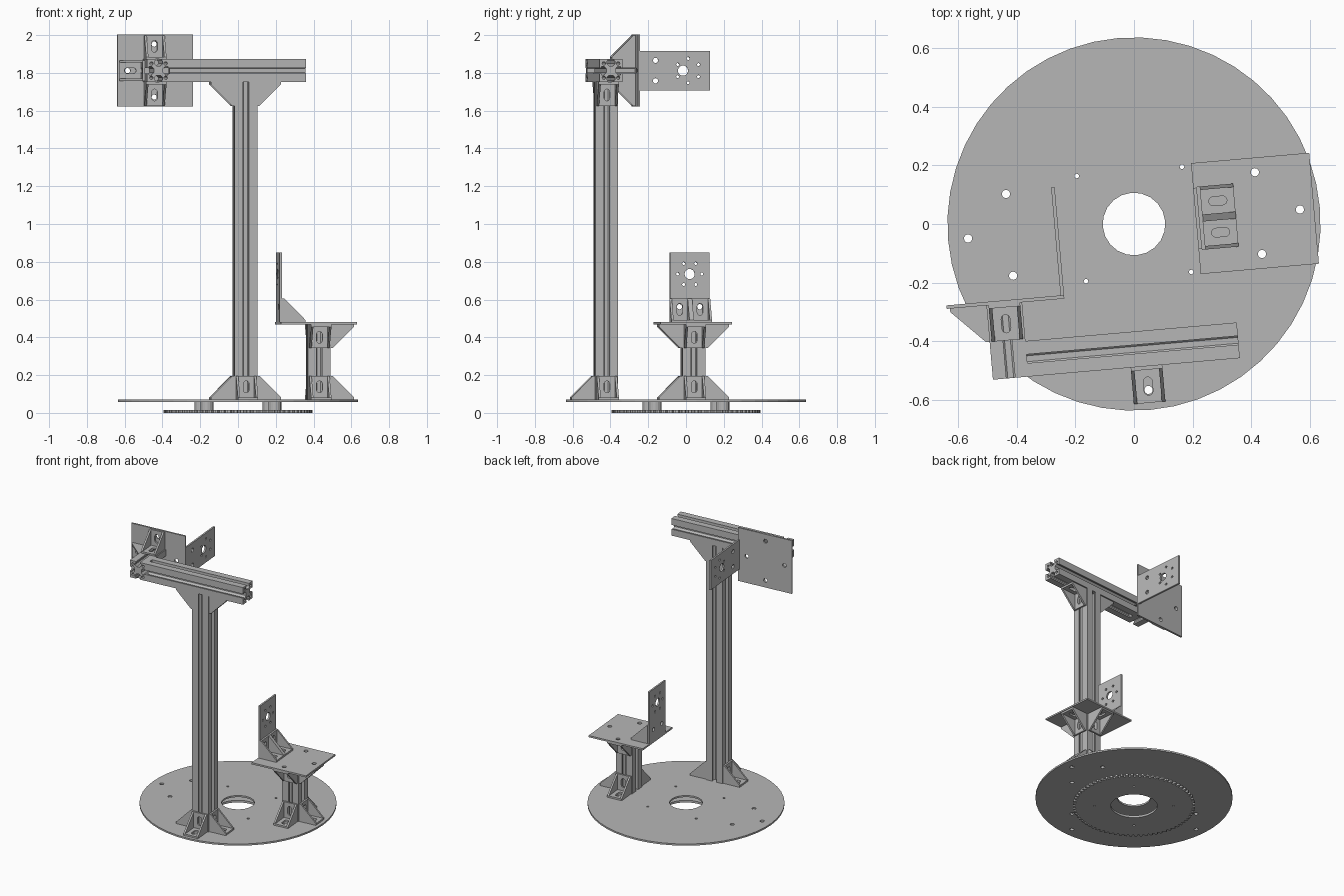
import bpy, bmesh
from math import sin, cos, pi, radians
from mathutils import Matrix, Vector

cube = bpy.data.objects.get("Cube")
if cube:
    bpy.data.objects.remove(cube)

grey = bpy.data.materials.new("plain_grey")
grey.use_nodes = True
grey.diffuse_color = (0.47, 0.47, 0.47, 1)
grey.node_tree.nodes["Principled BSDF"].inputs["Base Color"].default_value = grey.diffuse_color

X, Y, Z = Vector((1, 0, 0)), Vector((0, 1, 0)), Vector((0, 0, 1))
TURN = Matrix.Rotation(radians(5), 4, "Z")   # whole assembly is turned a little
T = 0.012                                    # sheet thickness
H = 0.061                                    # half width of the slotted bars


# Outline helpers
def circle(x, y, r, n=16):
    return [(x + r * cos(2 * pi * i / n), y + r * sin(2 * pi * i / n)) for i in range(n)]


def rect(x0, x1, y0, y1):
    return [(x0, y0), (x1, y0), (x1, y1), (x0, y1)]


def slot(x, y, half, r, n=8):
    right = [(x + half + r * sin(pi * i / n), y - r * cos(pi * i / n)) for i in range(n + 1)]
    return right + [(2 * x - a, 2 * y - b) for a, b in right]


def panel(outlines, thick, origin, ax, ay):
    """Extruded flat shape with holes; it grows from origin along ax x ay."""
    cu = bpy.data.curves.new("outline", "CURVE")
    cu.dimensions = "2D"
    cu.fill_mode = "BOTH"
    cu.extrude = thick / 2
    for pts in outlines:
        sp = cu.splines.new("POLY")
        sp.points.add(len(pts) - 1)
        for p, (a, b) in zip(sp.points, pts):
            p.co = (a, b, 0, 1)
        sp.use_cyclic_u = True
        sp.use_smooth = False
    ob = bpy.data.objects.new("outline", cu)
    bpy.context.collection.objects.link(ob)
    dg = bpy.context.evaluated_depsgraph_get()
    dg.update()
    me = bpy.data.meshes.new_from_object(ob.evaluated_get(dg))
    bpy.data.objects.remove(ob)
    bpy.data.curves.remove(cu)
    az = ax.cross(ay)
    m = Matrix((ax, ay, az)).transposed().to_4x4()
    m.translation = Vector(origin) + az * thick / 2
    me.transform(TURN @ m)
    return me


def part(name, *panels):
    bm = bmesh.new()
    for me in panels:
        bm.from_mesh(me)
        bpy.data.meshes.remove(me)
    bmesh.ops.remove_doubles(bm, verts=bm.verts, dist=1e-5)
    bmesh.ops.recalc_face_normals(bm, faces=bm.faces)
    for f in bm.faces:
        f.smooth = False
        f.material_index = 0
    me = bpy.data.meshes.new(name)
    bm.to_mesh(me)
    bm.free()
    me.materials.clear()
    me.materials.append(grey)
    ob = bpy.data.objects.new(name, me)
    bpy.context.collection.objects.link(ob)
    return ob


# Slotted bar section: one quarter repeated four times, with four corner bores
half = [(0.025, 0.010), (0.037, 0.022), (0.05, 0.022), (0.05, 0.015), (H, 0.015), (H, H)]
quarter = half + [(b, a) for a, b in half[-2::-1]]
section = []
for k in range(4):
    c, s = (1, 0, -1, 0)[k], (0, 1, 0, -1)[k]
    section += [(c * a - s * b, s * a + c * b) for a, b in quarter]
bores = [circle(a, b, 0.009, 12) for a in (-0.038, 0.038) for b in (-0.038, 0.038)]


def bar(name, origin, length, ax, ay):
    part(name, panel([section] + bores, length, origin, ax, ay))


def bracket(name, origin, out, up):
    """Corner bracket: two slotted legs closed by a triangular web on each side."""
    origin, leg, w = Vector(origin), 0.125, 0.054
    side = up.cross(out)
    face = [rect(0, leg, -w, w), slot(0.068, 0, 0.016, 0.015)]
    web = [[(0, 0), (leg, 0), (leg, T), (T, leg), (0, leg)]]
    part(name,
         panel(face, T, origin, out, side),
         panel(face, T, origin, up, -side),
         panel(web, T, origin + side * w, out, up),
         panel(web, T, origin - side * (w - T), out, up))


# Toothed ring under the base
teeth = 72
gear = []
for i in range(teeth):
    for off, r in ((0, 0.377), (0.3, 0.377), (0.42, 0.395), (0.85, 0.395)):
        a = 2 * pi * (i + off) / teeth
        gear.append((r * cos(a), r * sin(a)))
studs = [(0.255 * cos(pi / 4 + k * pi / 2), 0.255 * sin(pi / 4 + k * pi / 2)) for k in range(4)]
stud_holes = [circle(a, b, 0.008, 12) for a, b in studs]
part("toothed_ring", panel([gear, circle(0, 0, 0.15, 32)] + stud_holes, 0.015, (0, 0, 0), X, Y))

# Spacers between ring and base
for i, (a, b) in enumerate(studs):
    part(f"spacer_{i + 1}", panel([circle(a, b, 0.034, 16), circle(a, b, 0.008, 12)],
                                  0.043, (0, 0, 0.015), X, Y))

# Round base with bolt holes beside each post seat
R = 0.4265
holes = [circle(0, 0, 0.107, 20)] + stud_holes
for sx in (-1, 1):
    holes += [circle(sx * R, 0.14, 0.014), circle(sx * R, -0.14, 0.014),
              circle(sx * (R + 0.142), 0, 0.014)]
holes += [circle(sx * 0.14, -R, 0.014) for sx in (-1, 1)] + [circle(0, -R - 0.142, 0.014)]
part("base_disc", panel([circle(0, 0, 0.637, 48)] + holes, T, (0, 0, 0.058), X, Y))

# Tall post, cross beam and short arm
FLOOR, BEAM_Z, PLATE_Y = 0.07, 1.812, -0.233
BEAM_LOW = BEAM_Z - H
bar("tall_post", (0, -R, FLOOR), BEAM_LOW - FLOOR, X, Y)
bar("cross_beam", (-0.404, -R, BEAM_Z), 0.724, Y, Z)
bar("short_arm", (-0.465, -R - H, BEAM_Z), PLATE_Y + R + H, Z, X)
for label, d in (("left", X), ("right", -X), ("front", -Y)):
    bracket(f"post_foot_bracket_{label}", Vector((0, -R, FLOOR)) + d * H, d, Z)
    if label != "front":
        bracket(f"post_top_bracket_{label}", Vector((0, -R, BEAM_LOW)) + d * H, d, -Z)

# Upper square plate on the short arm
bolts = [circle(0.14, -0.005, 0.014), circle(-0.14, -0.005, 0.014),
         circle(0, -0.146, 0.014), circle(0, 0.135, 0.014)]
part("upper_plate", panel([rect(-0.19, 0.19, -0.2015, 0.2015)] + bolts, T,
                          (-0.4605, PLATE_Y, BEAM_Z), Z, X))
for label, d in (("top", Z), ("bottom", -Z), ("side", -X)):
    bracket(f"arm_bracket_{label}", Vector((-0.465, PLATE_Y, BEAM_Z)) + d * H, -Y, d)


# Motor plates: a shaft hole inside a ring of six screw holes
def motor_plate(name, origin, ax, ay, shaft):
    ring = [circle(0.255 + 0.064 * sin(k * pi / 3), 0.064 * cos(k * pi / 3), 0.008, 12)
            for k in range(6)]
    mounts = [circle(0.082, s * 0.054, 0.014) for s in (-1, 1)]
    part(name, panel([rect(0, 0.37, -0.105, 0.105), circle(shaft, 0, 0.027, 20)]
                     + ring + mounts, T, origin, ax, ay))


motor_plate("upper_motor_plate", (-0.271, PLATE_Y + T, BEAM_Z), Y, Z, 0.228)

# Low post with its table plate and motor plate
TABLE = 0.468
bar("low_post", (R, 0, FLOOR), TABLE - FLOOR, X, Y)
for label, d in (("left", X), ("front", -Y), ("back", Y)):
    bracket(f"low_foot_bracket_{label}", Vector((R, 0, FLOOR)) + d * H, d, Z)
    bracket(f"low_top_bracket_{label}", Vector((R, 0, TABLE)) + d * H, d, -Z)
bolts = [circle(0.012, 0.14, 0.014), circle(0.012, -0.14, 0.014), circle(0.154, 0, 0.014)]
part("table_plate", panel([rect(-0.2025, 0.2025, -0.19, 0.19)] + bolts, T,
                          (0.4145, 0, TABLE), X, Y))
motor_plate("lower_motor_plate", (0.212, 0, TABLE + T), Z, -Y, 0.255)
for label, s in (("front", -1), ("back", 1)):
    bracket(f"motor_bracket_{label}", (0.212 + T, s * 0.054, TABLE + T), X, Z)
